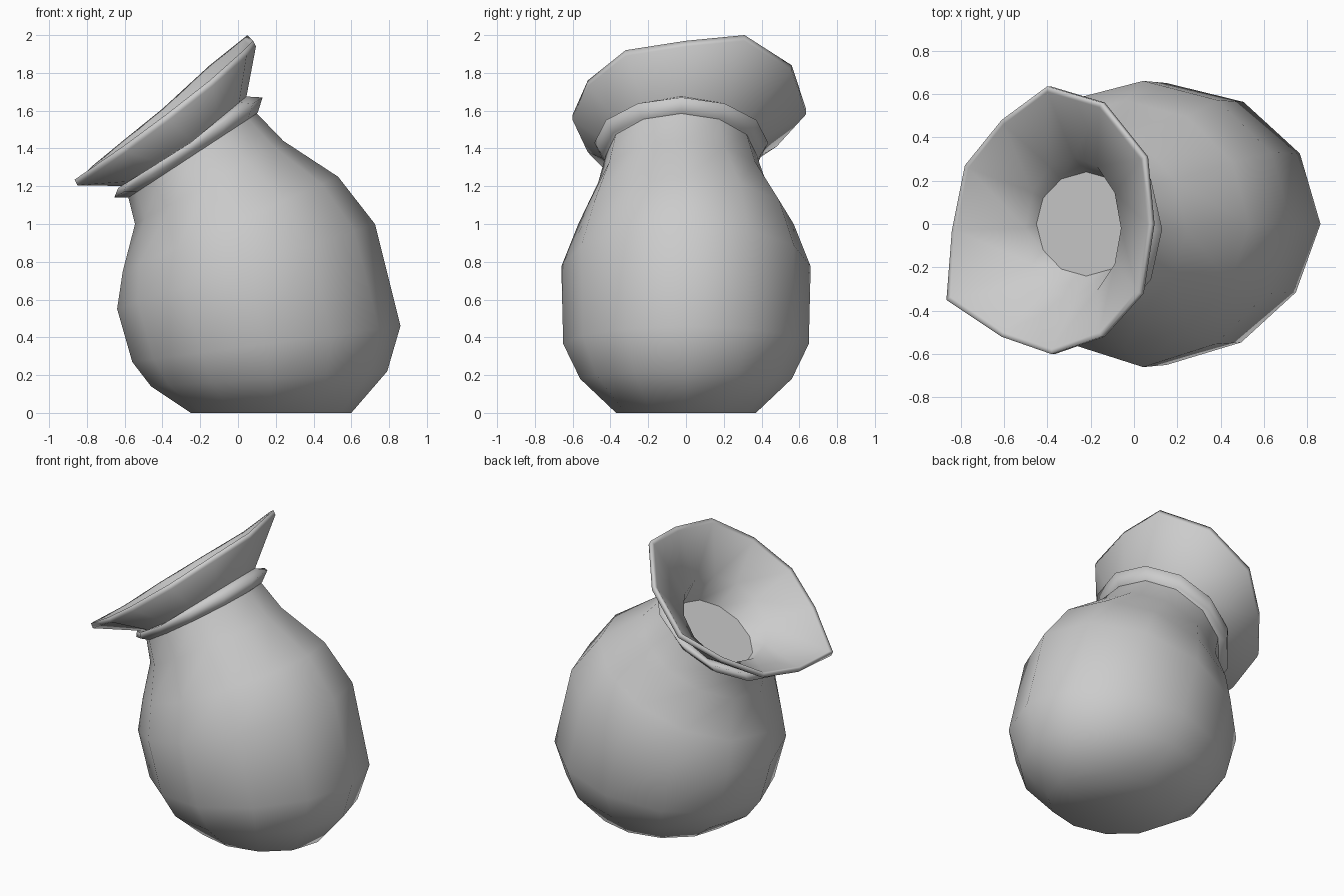
import bpy, bmesh, math
from mathutils import Vector

if "Cube" in bpy.data.objects:
    bpy.data.objects.remove(bpy.data.objects["Cube"])

N = 12


def ring(xl, zl, xr, zr, w, squeeze=0.0, y=0.0):
    """Tilted ellipse through a left and a right point, with half-width w along y.
    squeeze pulls in the diagonals on the front side."""
    c = Vector(((xl + xr) / 2, y, (zl + zr) / 2))
    half = Vector(((xr - xl) / 2, 0, (zr - zl) / 2))
    pts = []
    for i in range(N):
        a = 2 * math.pi * i / N
        f = 1 - squeeze if i % 3 and i > 6 else 1
        pts.append(c + (half * math.cos(a) + Vector((0, w * math.sin(a), 0))) * f)
    return pts


def loft(name, rings, cap_start=False, cap_end=False, angle=60):
    bm = bmesh.new()
    rows = [[bm.verts.new(p) for p in r] for r in rings]
    for a, b in zip(rows, rows[1:]):
        for i in range(N):
            j = (i + 1) % N
            bm.faces.new((a[i], a[j], b[j], b[i]))
    if cap_start:
        bm.faces.new(rows[0][::-1])
    if cap_end:  # own vertices, so the cap stays flat
        bm.faces.new([bm.verts.new(p) for p in rings[-1]])
    me = bpy.data.meshes.new(name)
    bm.to_mesh(me)
    bm.free()
    ob = bpy.data.objects.new(name, me)
    bpy.context.collection.objects.link(ob)
    bpy.ops.object.select_all(action='DESELECT')
    ob.select_set(True)
    bpy.context.view_layer.objects.active = ob
    bpy.ops.object.shade_smooth_by_angle(angle=math.radians(angle))
    return ob


# Sagging sack body
neck = ring(-0.58, 1.14, 0.10, 1.585, 0.40, y=-0.025)
loft("sack_body", [
    ring(-0.25, 0.0, 0.60, 0.0, 0.37),
    ring(-0.46, 0.14, 0.79, 0.22, 0.56, 0.02),
    ring(-0.56, 0.27, 0.86, 0.46, 0.65, 0.03),
    ring(-0.64, 0.55, 0.725, 1.0, 0.66, 0.03),
    ring(-0.61, 0.75, 0.53, 1.25, 0.57, 0.02),
    ring(-0.545, 1.0, 0.24, 1.44, 0.445, y=-0.02),
    neck], cap_start=True)

# Rounded tie band around the neck
throat = ring(-0.53, 1.20, 0.045, 1.675, 0.40, y=-0.025)
loft("tie_band", [
    neck,
    ring(-0.655, 1.14, 0.105, 1.59, 0.42, y=-0.025),
    ring(-0.635, 1.19, 0.13, 1.67, 0.46, y=-0.025),
    throat], angle=140)

# Uneven flared mouth with a thin lip, turning inward to a closed throat
rim = [Vector(p) for p in (
    (0.08, 0.0, 1.97), (0.05, 0.31, 2.0), (-0.15, 0.56, 1.84), (-0.40, 0.635, 1.61),
    (-0.61, 0.48, 1.44), (-0.78, 0.27, 1.30), (-0.84, -0.03, 1.24), (-0.865, -0.35, 1.235),
    (-0.61, -0.52, 1.41), (-0.38, -0.60, 1.58), (-0.15, -0.52, 1.76), (0.03, -0.32, 1.92))]
lip = [p + Vector((0.015, 0, -0.03)) for p in rim]
mid = sum(rim, Vector()) / N
inner = [mid + (p - mid) * 0.96 + Vector((0, 0, -0.01)) for p in rim]
loft("flared_mouth", [
    throat, lip, rim, inner,
    ring(-0.50, 1.22, -0.06, 1.64, 0.33, y=-0.02),
    ring(-0.45, 1.18, 0.01, 1.47, 0.24)], cap_end=True, angle=140)
